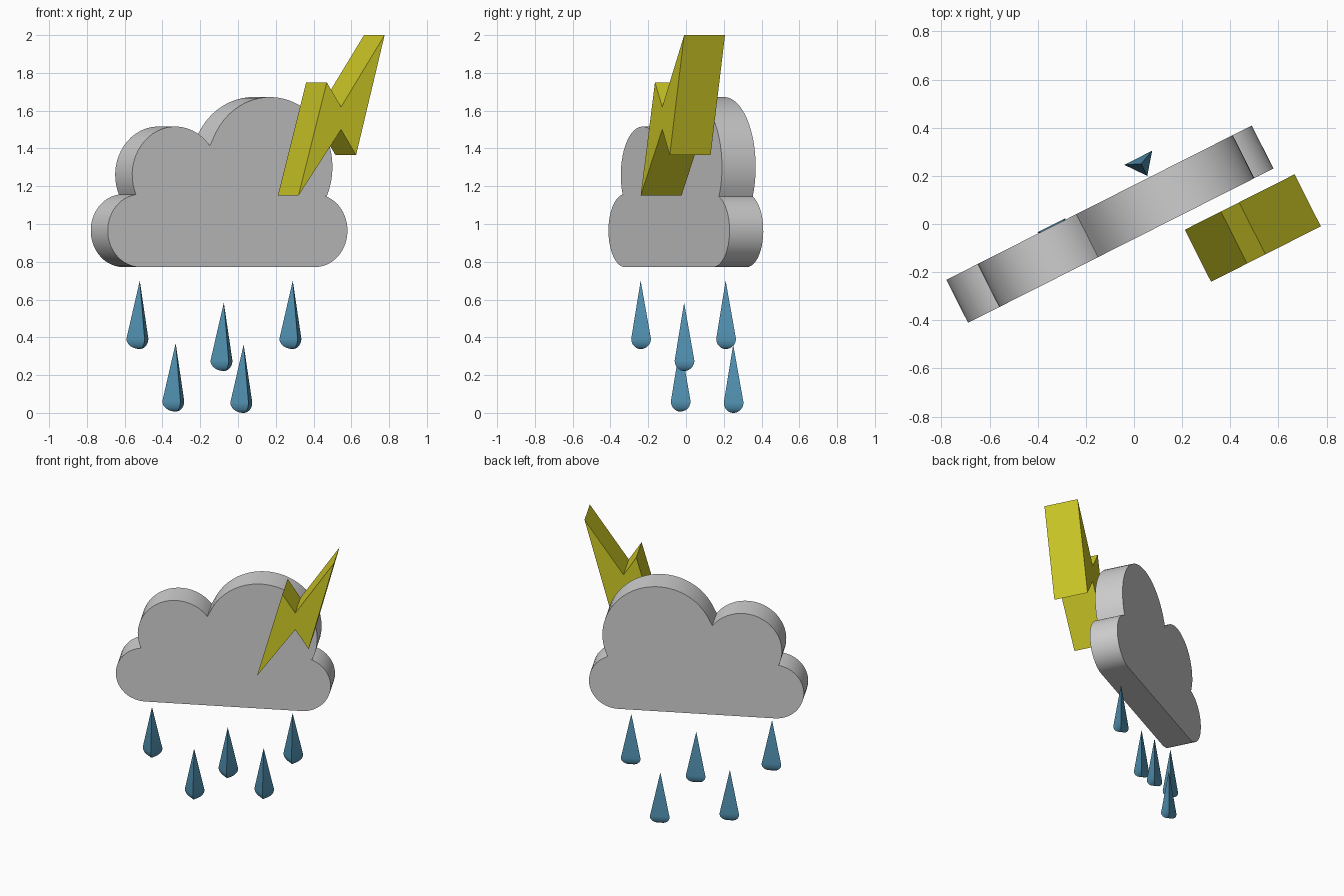
import bpy, bmesh, math
from mathutils import Matrix

if "Cube" in bpy.data.objects:
    bpy.data.objects.remove(bpy.data.objects["Cube"])

TURN = math.radians(26.8)   # whole scene is turned about z


def material(name, rgb):
    m = bpy.data.materials.new(name)
    m.diffuse_color = (*rgb, 1)
    m.use_nodes = True
    m.node_tree.nodes["Principled BSDF"].inputs["Base Color"].default_value = m.diffuse_color
    return m


GREY = material("cloud grey", (0.62, 0.62, 0.62))
YELLOW = material("bolt yellow", (0.62, 0.59, 0.02))
BLUE = material("rain blue", (0.085, 0.29, 0.45))


def finish(name, bm, mat, x, y, z=0):
    bmesh.ops.recalc_face_normals(bm, faces=bm.faces)
    me = bpy.data.meshes.new(name)
    bm.to_mesh(me)
    bm.free()
    me.materials.append(mat)
    ob = bpy.data.objects.new(name, me)
    bpy.context.collection.objects.link(ob)
    ob.matrix_world = Matrix.Translation((x, y, z)) @ Matrix.Rotation(TURN, 4, 'Z')
    bpy.ops.object.select_all(action='DESELECT')
    ob.select_set(True)
    bpy.context.view_layer.objects.active = ob
    bpy.ops.object.shade_smooth_by_angle(angle=math.radians(30))
    return ob


def slab(name, outline, depth, mat, x, y):
    """Extrude an (along, z) outline backwards from the front plane at x, y."""
    bm = bmesh.new()
    face = bm.faces.new([bm.verts.new((s, 0, z)) for s, z in outline])
    out = bmesh.ops.extrude_face_region(bm, geom=[face], use_keep_orig=True)
    verts = [g for g in out["geom"] if isinstance(g, bmesh.types.BMVert)]
    bmesh.ops.translate(bm, verts=verts, vec=(0, depth, 0))
    return finish(name, bm, mat, x, y)


def arc(cx, cz, r, start, end, n):
    return [(cx + r * math.cos(math.radians(start + (end - start) * i / n)),
             cz + r * math.sin(math.radians(start + (end - start) * i / n)))
            for i in range(n + 1)]


# Cloud: four round lobes over a flat base, listed clockwise
cloud = (arc(-0.518, 0.965, 0.193, 270, 98, 24)
         + arc(-0.31, 1.26, 0.256, 206, 37, 24)
         + arc(0.252, 1.302, 0.37, 163, -25, 30)[1:]
         + arc(0.518, 0.965, 0.193, 72, -90, 24))
slab("cloud", cloud, 0.2, GREY, -0.055, -0.09)

# Lightning bolt: zigzag in front of the cloud
bolt = [(0, 1.15), (0.168, 1.75), (0.253, 1.62),
        (0.511, 2.0), (0.342, 1.365), (0.253, 1.50)]
slab("lightning_bolt", bolt, 0.242, YELLOW, 0.32, -0.24)


def raindrop(name, x, y, z):
    """Three-sided drop: pointed top, rounded bottom, one ridge to the front."""
    bm = bmesh.new()
    steps = 9
    tip = bm.verts.new((0, 0, 0.362))
    base = bm.verts.new((0, 0, 0))
    rings = []
    for k in range(steps):
        t = math.pi / 2 * k / steps
        rings.append([bm.verts.new((0.075 * math.cos(t) * math.cos(a),
                                    0.056 * math.cos(t) * math.sin(a),
                                    0.055 * (1 - math.sin(t))))
                      for a in (math.radians(d) for d in (-90, 30, 150))])
    for i in range(3):
        j = (i + 1) % 3
        bm.faces.new((tip, rings[0][i], rings[0][j]))
        for a, b in zip(rings, rings[1:]):
            bm.faces.new((a[i], b[i], b[j], a[j]))
        bm.faces.new((rings[-1][i], base, rings[-1][j]))
    finish(name, bm, BLUE, x, y, z)


# Rain
drops = [(-0.52, -0.24, 0.338), (-0.33, -0.03, 0.007), (-0.075, -0.01, 0.222),
         (0.03, 0.25, 0.0), (0.29, 0.21, 0.338)]
for i, (x, y, z) in enumerate(drops, 1):
    raindrop(f"raindrop_{i}", x, y, z)
